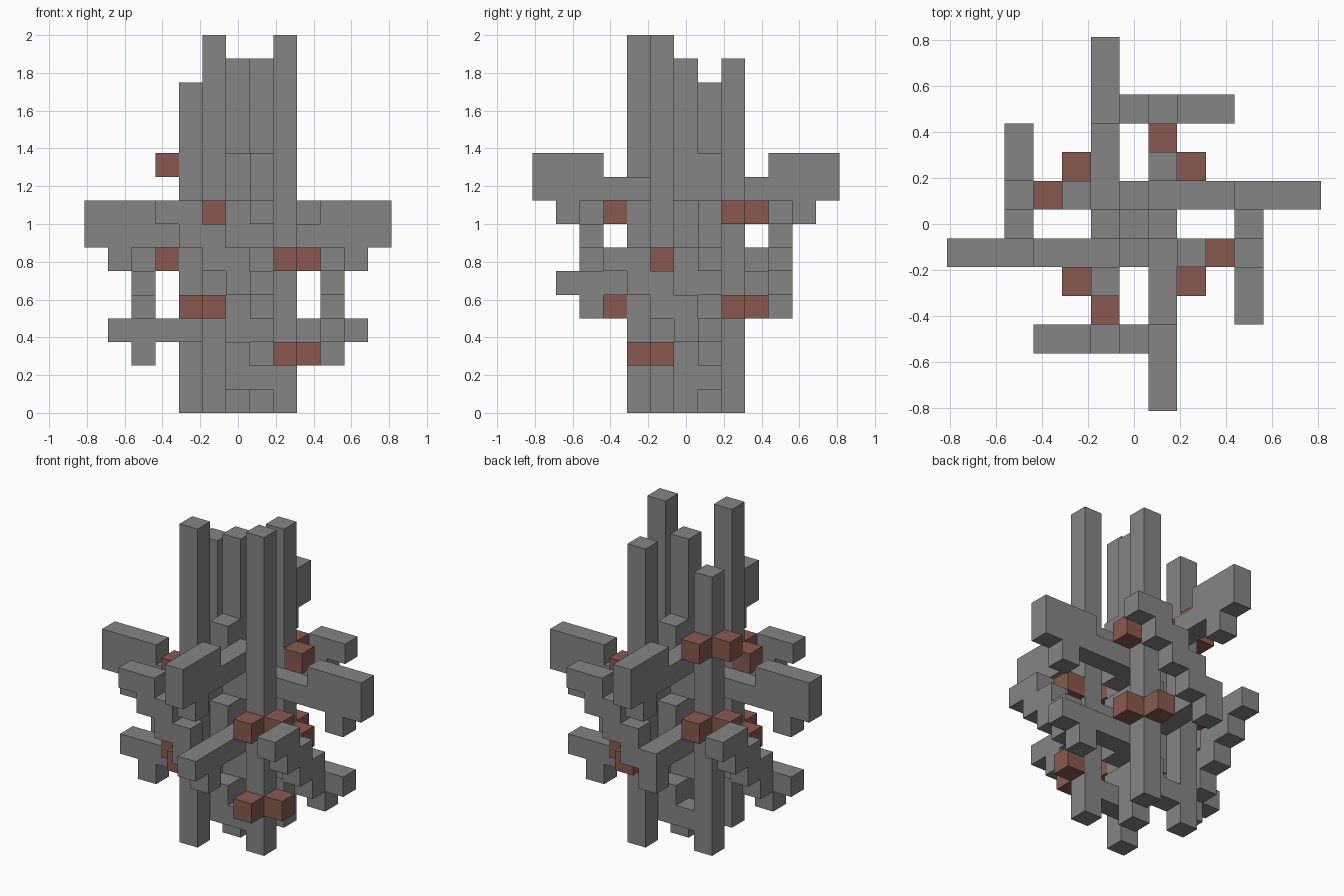
import bpy
import bmesh
from mathutils import Vector

U = 0.125  # edge length of one cube

cube = bpy.data.objects.get("Cube")
if cube:
    bpy.data.objects.remove(cube, do_unlink=True)


def material(name, color):
    m = bpy.data.materials.new(name)
    m.use_nodes = True
    m.diffuse_color = (*color, 1)
    m.node_tree.nodes["Principled BSDF"].inputs["Base Color"].default_value = (*color, 1)
    return m


GREY = material("stone grey", (0.235, 0.235, 0.235))
RED = material("clay red", (0.25, 0.102, 0.08))


def turn(cell, quarter):
    """Rotate a cell clockwise about the centre by quarter turns."""
    x, y, z = cell
    for _ in range(quarter):
        x, y = y, -x
    return x, y, z


def build(name, cells, mat, quarter=0):
    """Skin a group of unit cells into one closed flat-faced mesh."""
    cells = {turn(c, quarter) for c in cells}
    bm = bmesh.new()
    for cell in cells:
        centre = Vector(cell) + Vector((0, 0, 0.5))
        for axis in range(3):
            for sign in (-1, 1):
                n = Vector((0, 0, 0))
                n[axis] = sign
                if tuple(int(a + b) for a, b in zip(cell, n)) in cells:
                    continue
                u = Vector((0, 0, 0))
                u[(axis + 1) % 3] = 0.5
                v = n.cross(u)
                mid = centre + n * 0.5
                corners = (mid - u - v, mid + u - v, mid + u + v, mid - u + v)
                bm.faces.new([bm.verts.new(p * U) for p in corners])
    bmesh.ops.remove_doubles(bm, verts=bm.verts, dist=0.001)
    bmesh.ops.dissolve_limit(bm, angle_limit=0.01, verts=bm.verts, edges=bm.edges)
    mesh = bpy.data.meshes.new(name)
    bm.to_mesh(mesh)
    bm.free()
    mesh.materials.append(mat)
    bpy.context.collection.objects.link(bpy.data.objects.new(name, mesh))


def core_link(b):
    """Cells joining the centre column to an arm at height b."""
    return [(0, -1, b), (0, -1, b + 1), (1, -1, b)]


def lower_arm(b, reach):
    return core_link(b) + [(1, -y, b) for y in range(2, reach + 1)] + [(1, -4, b - 1)]


def stair(b):
    """Branch climbing sideways from the lower arm."""
    cells = [(-i, -4, b + i) for i in range(4)]
    return cells + [(-i, -4, b + i + 1) for i in range(3)]


def upper_arm(b):
    cells = core_link(b) + [(1, -y, b) for y in range(2, 7)]
    return cells + [(1, -y, b + 1) for y in (4, 5, 6)] + [(1, -5, b - 1)]


# Centre column
build("centre_column", [(0, 0, z) for z in range(15)], GREY)

# Each side: name, column height, red cube levels, lower arm height, lower arm reach
SIDES = [
    ("front", 16, (2, 6), 5, 5),
    ("right", 16, (4, 8), 3, 5),
    ("back", 14, (6, 10), 5, 4),
    ("left", 15, (4, 8), 3, 5),
]
for q, (side, height, levels, base, reach) in enumerate(SIDES):
    build(side + "_column", [(2, -1, z) for z in range(height)], GREY, q)
    build(side + "_lower_arm", lower_arm(base, reach), GREY, q)
    build(side + "_stair_branch", stair(base), GREY, q)
    build(side + "_upper_arm", upper_arm(base + 4), GREY, q)
    if base == 5:
        build(side + "_foot_link", core_link(1), GREY, q)
    # Red cubes on the two outer faces of the column
    for label, z in zip(("lower", "upper"), levels):
        build(f"{side}_{label}_red_cube_a", [(3, -1, z)], RED, q)
        build(f"{side}_{label}_red_cube_b", [(2, -2, z)], RED, q)
